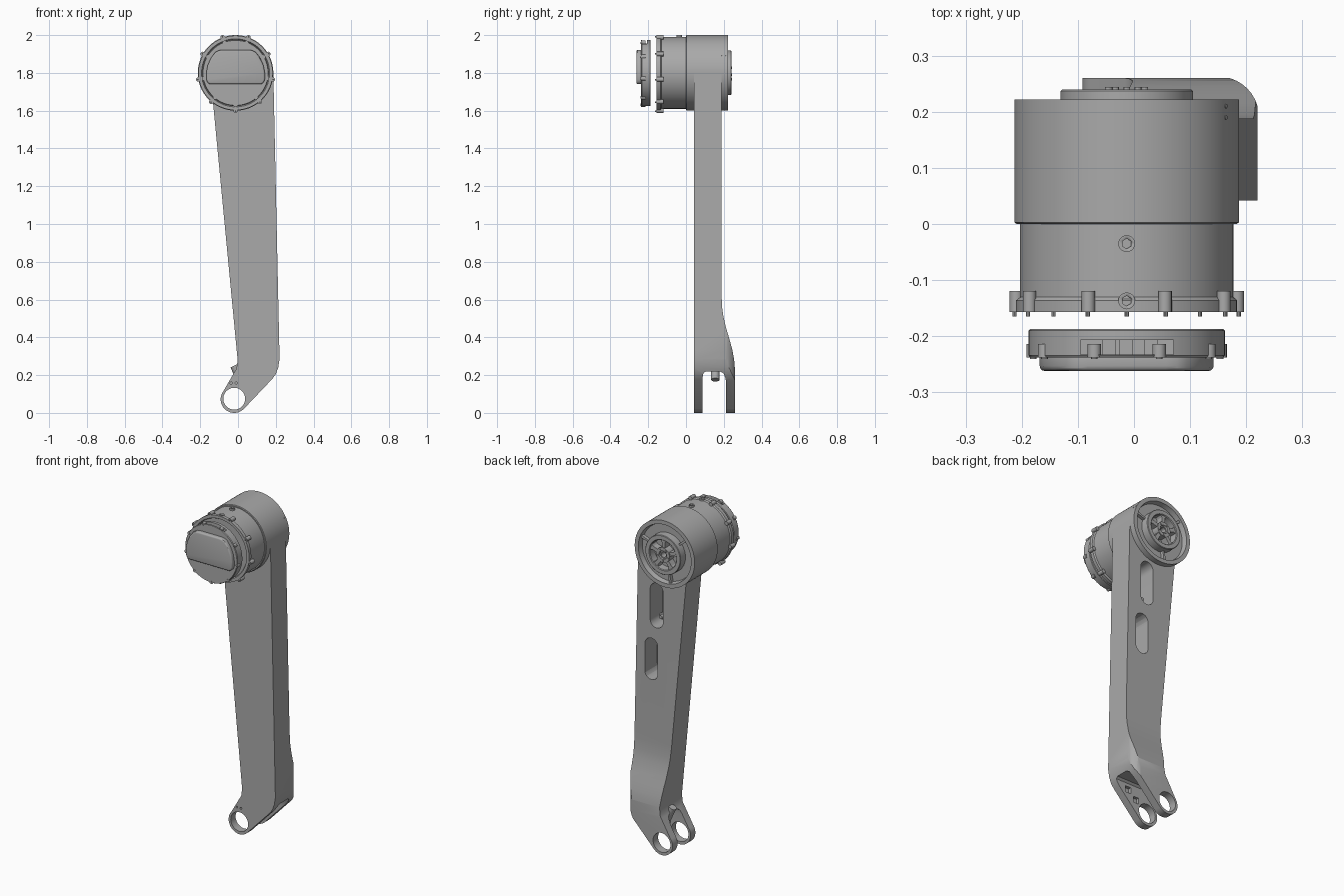
import bpy, bmesh
from math import sin, cos, pi, radians
from mathutils import Vector, Matrix

if "Cube" in bpy.data.objects:
    bpy.data.objects.remove(bpy.data.objects["Cube"])

CX, CZ = -0.013, 1.8            # motor axis
grey = bpy.data.materials.new("machined grey")
grey.use_nodes = True
grey.diffuse_color = (0.4, 0.4, 0.4, 1)
grey.node_tree.nodes["Principled BSDF"].inputs["Base Color"].default_value = (0.4, 0.4, 0.4, 1)


def finish(name, bm):
    bmesh.ops.recalc_face_normals(bm, faces=bm.faces)
    me = bpy.data.meshes.new(name)
    bm.to_mesh(me)
    bm.free()
    me.materials.append(grey)
    ob = bpy.data.objects.new(name, me)
    bpy.context.collection.objects.link(ob)
    return ob


def smooth(ob):
    bpy.ops.object.select_all(action='DESELECT')
    ob.select_set(True)
    bpy.context.view_layer.objects.active = ob
    bpy.ops.object.shade_smooth_by_angle(angle=radians(30))
    return ob


def prism(name, pts, axis, a, b):
    """Extrude a 2D outline along an axis from a to b."""
    place = {'x': lambda u, v, w: (w, u, v), 'y': lambda u, v, w: (u, w, v),
             'z': lambda u, v, w: (u, v, w)}[axis]
    bm = bmesh.new()
    face = bm.faces.new([bm.verts.new(place(u, v, a)) for u, v in pts])
    ext = bmesh.ops.extrude_face_region(bm, geom=[face])
    shift = Vector(place(0, 0, b - a))
    bmesh.ops.translate(bm, vec=shift, verts=[g for g in ext['geom'] if isinstance(g, bmesh.types.BMVert)])
    return finish(name, bm)


def rod(name, p, q, r, segs=20):
    p, q = Vector(p), Vector(q)
    bm = bmesh.new()
    turn = (q - p).to_track_quat('Z', 'Y').to_matrix().to_4x4()
    bmesh.ops.create_cone(bm, cap_ends=True, segments=segs, radius1=r, radius2=r,
                          depth=(q - p).length, matrix=Matrix.Translation((p + q) / 2) @ turn)
    return smooth(finish(name, bm))


def lathe(name, profile, segs=72, closed=False):
    """Spin (radius, y) points about the motor axis."""
    bm = bmesh.new()
    verts = [bm.verts.new((CX + r, y, CZ)) for r, y in profile]
    edges = [bm.edges.new(e) for e in zip(verts, verts[1:] + verts[:1] if closed else verts[1:])]
    bmesh.ops.spin(bm, geom=verts + edges, cent=(CX, 0, CZ), axis=(0, 1, 0),
                   angle=2 * pi, steps=segs)
    bmesh.ops.remove_doubles(bm, verts=bm.verts, dist=1e-5)
    return smooth(finish(name, bm))


def arc(cx, cy, r, a0, a1, n):
    return [(cx + r * cos(radians(a0 + (a1 - a0) * i / n)),
             cy + r * sin(radians(a0 + (a1 - a0) * i / n))) for i in range(n + 1)]


def stadium(cx, z0, z1, r):
    return arc(cx, z1 - r, r, 0, 180, 12) + arc(cx, z0 + r, r, 180, 360, 12)


def boolean(ob, cutter, op='DIFFERENCE'):
    mod = ob.modifiers.new(op.lower(), 'BOOLEAN')
    mod.operation, mod.solver, mod.object = op, 'EXACT', cutter
    bpy.context.view_layer.objects.active = ob
    bpy.ops.object.modifier_apply(modifier=mod.name)
    bpy.data.objects.remove(cutter)


def bevel(ob, width, segs=3):
    mod = ob.modifiers.new("bevel", 'BEVEL')
    mod.width, mod.segments, mod.limit_method = width, segs, 'ANGLE'
    bpy.context.view_layer.objects.active = ob
    bpy.ops.object.modifier_apply(modifier=mod.name)


def polar(r, deg, y):
    return (CX + r * cos(radians(deg)), y, CZ + r * sin(radians(deg)))


# Leg link: front outline, trimmed by side profile and plan
outline = [(-0.148, 1.8), (-0.13, 1.62), (-0.002, 0.28), (-0.008, 0.235)]
outline += arc(-0.02, 0.072, 0.072, 142, 315, 28)
outline += [(0.18, 0.178), (0.2, 0.205), (0.213, 0.24), (0.22, 0.285), (0.219, 0.33), (0.187, 1.8)]
leg = prism("leg_link", outline, 'y', 0.03, 0.3)
side = [(0.042, -0.1), (0.088, -0.1), (0.088, 0.19), (0.092, 0.21), (0.105, 0.22),
        (0.18, 0.22), (0.2, 0.208), (0.21, 0.18), (0.212, 0.15), (0.212, -0.1),
        (0.26, -0.1), (0.26, 0.22), (0.255, 0.28), (0.245, 0.335), (0.23, 0.39),
        (0.212, 0.45), (0.198, 0.51), (0.191, 0.56), (0.188, 0.63), (0.188, 1.9), (0.042, 1.9)]
boolean(leg, prism("side_trim", side, 'x', -0.5, 0.5), 'INTERSECT')
plan = [(-0.4, 0), (0.223, 0)] + arc(0.15, 0.19, 0.073, 0, 90, 10) + [(-0.4, 0.263)]
boolean(leg, prism("plan_trim", plan, 'z', -0.1, 1.9), 'INTERSECT')
boolean(leg, rod("pivot_hole", (-0.02, 0, 0.075), (-0.02, 0.4, 0.075), 0.058, 40))
for cx, z0, z1 in ((0.065, 1.32, 1.59), (0.1, 1.0, 1.25)):
    boolean(leg, prism("window_cut", stadium(cx, z0, z1, 0.043), 'y', 0.07, 0.3))
# Shallow pockets inside the front fork prong
for cx, cz in ((0.06, 0.13), (0.115, 0.175)):
    boolean(leg, prism("pocket_cut", arc(cx, cz, 0.026, 45, 405, 4)[:-1], 'y', 0.07, 0.15))
for x in (-0.037, -0.01):
    boolean(leg, rod("pin_hole", (x, 0, 0.158), (x, 0.06, 0.158), 0.006, 12))
smooth(leg)
rod("fork_stop", (-0.02, 0.155, 0.25), (0.015, 0.155, 0.175), 0.022)
rod("window_bolt", (0.065, 0.06, 1.37), (0.065, 0.13, 1.37), 0.022)
rod("window_bolt_tip", (0.065, 0.12, 1.37), (0.065, 0.15, 1.37), 0.011)

# Hip housing with recessed back
lathe("housing", [(0, 0), (0.196, 0), (0.2, 0.003), (0.2, 0.222), (0.176, 0.222),
                  (0.17, 0.192), (0, 0.192)], 96)
for y in (0.19, 0.21):
    rod("housing_pin", polar(0.196, 28, y), polar(0.2015, 28, y), 0.004, 10)

# Output wheel
lathe("wheel_rim", [(0.088, 0.19), (0.118, 0.19), (0.118, 0.237), (0.115, 0.24),
                    (0.092, 0.24), (0.088, 0.236)], closed=True)
lathe("wheel_hub", [(0.016, 0.19), (0.045, 0.19), (0.045, 0.24), (0.026, 0.24),
                    (0.023, 0.232), (0.016, 0.232)], 40, True)
for k in range(5):
    a = radians(90 + 72 * k)
    spoke = [(0.038, -0.011), (0.075, -0.011), (0.094, -0.024), (0.094, 0.024), (0.075, 0.011), (0.038, 0.011)]
    prism("wheel_spoke", [(CX + u * cos(a) - v * sin(a), CZ + u * sin(a) + v * cos(a))
                          for u, v in spoke], 'y', 0.19, 0.234)
    rod("wheel_bolt", polar(0.034, 126 + 72 * k, 0.23), polar(0.034, 126 + 72 * k, 0.244), 0.006, 12)
for k in range(3):
    d, w = 90 + 120 * k + 50, 2.5
    ends = [polar(r, d + s, 0) for r, s in ((0.116, -w), (0.174, -w), (0.174, w), (0.116, w))]
    prism("recess_rib", [(p[0], p[2]) for p in ends], 'y', 0.19, 0.212)

# Motor body with flange and nine screw lugs
lathe("motor_body", [(0, 0.01), (0.19, 0.01), (0.19, -0.13), (0.197, -0.136), (0.197, -0.157),
                     (0.18, -0.157), (0.176, -0.15), (0, -0.15)], 96)
for k in range(9):
    d = -90 + 40 * k
    rod("motor_lug", polar(0.2, d, -0.157), polar(0.2, d, -0.119), 0.012, 16)
    rod("lug_screw", polar(0.203, d, -0.165), polar(0.203, d, -0.15), 0.004, 10)
for y, r in ((-0.035, 0.185), (-0.137, 0.185)):
    lathe_top = rod("top_bolt", (CX, y, CZ + r), (CX, y, CZ + 0.2), 0.015)
    boolean(lathe_top, rod("socket_cut", (CX, y, CZ + 0.194), (CX, y, CZ + 0.22), 0.009, 6))

# Separate controller cap
cap = lathe("controller_cap", [(0, -0.187), (0.172, -0.187), (0.175, -0.19), (0.175, -0.234),
                               (0.172, -0.238), (0, -0.238)], 80)
# Connector opening in the top of the cap
port = [(-0.095, -0.233), (0.07, -0.233), (0.07, -0.207), (-0.095, -0.207)]
boolean(cap, prism("port_cut", port, 'z', 1.935, 2.05))
smooth(cap)
for x in (-0.045, -0.015, 0.03):
    prism("port_plug", [(x - 0.012, -0.236), (x + 0.012, -0.236), (x + 0.012, -0.206),
                        (x - 0.012, -0.206)], 'z', 1.92, 1.947)
for k in range(9):
    d = -90 + 40 * k
    rod("cap_lug", polar(0.169, d, -0.238), polar(0.169, d, -0.214), 0.012, 16)
    rod("cap_screw", polar(0.169, d, -0.241), polar(0.169, d, -0.23), 0.006, 12)

# Raised D-shaped cover
half = [(0.135, 1.74), (0.148, 1.747), (0.155, 1.765), (0.155, 1.8), (0.148, 1.84),
        (0.13, 1.88), (0.107, 1.91), (0.09, 1.919), (0.07, 1.922)]
cover_pts = [(CX + x, z) for x, z in half] + [(CX - x, z) for x, z in reversed(half)]
cover = prism("controller_cover", cover_pts, 'y', -0.262, -0.225)
bevel(cover, 0.009)
smooth(cover)
